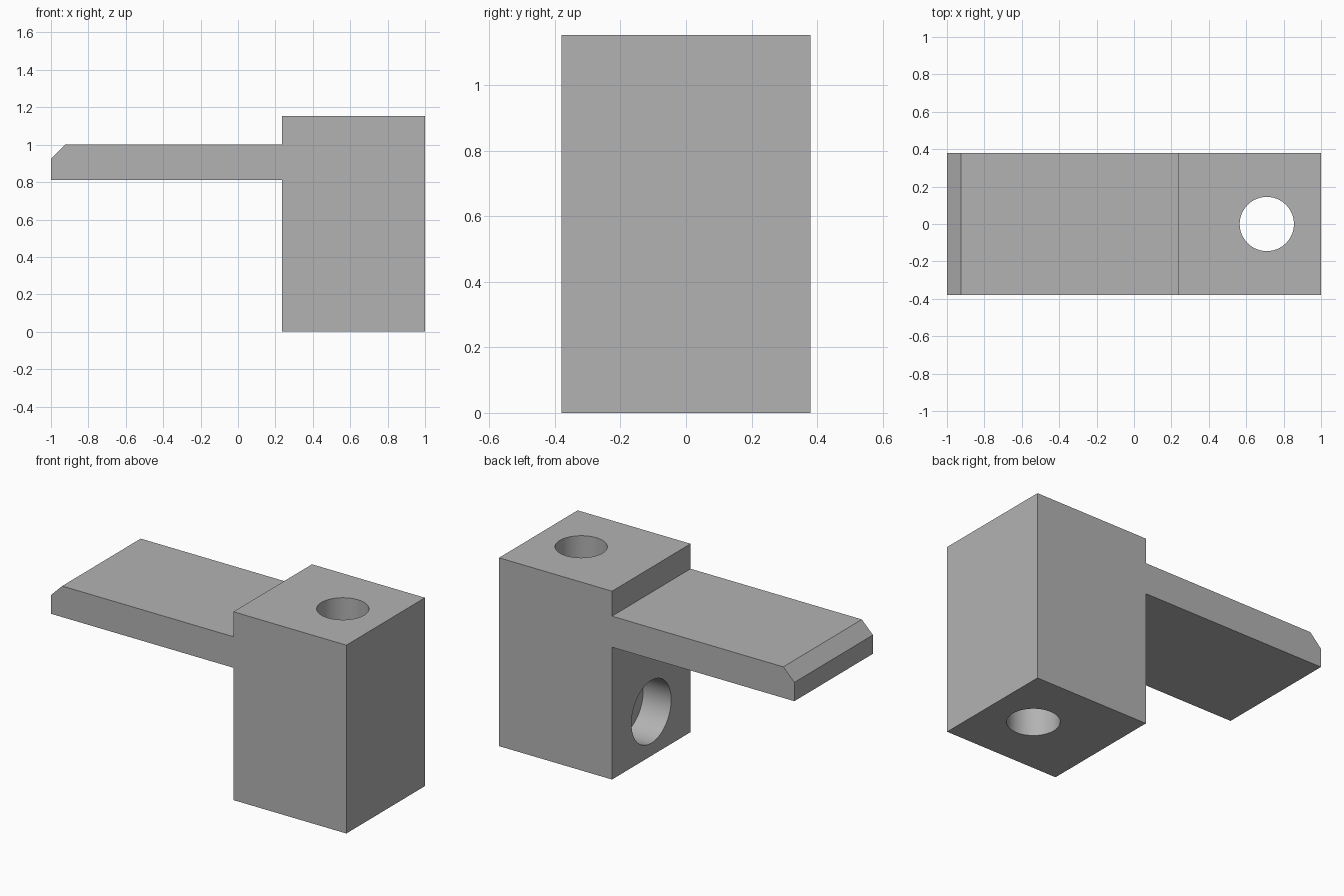
import bpy
import bmesh
import math

cube = bpy.data.objects.get("Cube")
if cube:
    bpy.data.objects.remove(cube, do_unlink=True)

# Main dimensions
HALF_DEPTH = 0.38
BLOCK_X, BLOCK_TOP = 0.235, 1.153
ARM_LOW, ARM_TOP, CHAMFER = 0.81, 1.0, 0.075

grey = bpy.data.materials.new("plain_grey")
grey.use_nodes = True
colour = (0.45, 0.45, 0.45, 1)
grey.diffuse_color = colour
grey.node_tree.nodes["Principled BSDF"].inputs["Base Color"].default_value = colour


def extrude_profile(name, points):
    """Side profile in x and z, extruded through the depth."""
    bm = bmesh.new()
    face = bm.faces.new([bm.verts.new((x, -HALF_DEPTH, z)) for x, z in points])
    grown = bmesh.ops.extrude_face_region(bm, geom=[face])["geom"]
    verts = [v for v in grown if isinstance(v, bmesh.types.BMVert)]
    bmesh.ops.translate(bm, verts=verts, vec=(0, 2 * HALF_DEPTH, 0))
    bmesh.ops.recalc_face_normals(bm, faces=bm.faces)
    mesh = bpy.data.meshes.new(name)
    bm.to_mesh(mesh)
    bm.free()
    mesh.materials.append(grey)
    obj = bpy.data.objects.new(name, mesh)
    bpy.context.collection.objects.link(obj)
    return obj


def drill(target, radius, length, centre, rotation=(0, 0, 0)):
    """Cut a round hole and remove the cutter."""
    bpy.ops.mesh.primitive_cylinder_add(vertices=64, radius=radius, depth=length,
                                        location=centre, rotation=rotation)
    cutter = bpy.context.object
    cutter.name = "hole_cutter"
    cutter.hide_render = True
    cutter.data.materials.append(grey)
    cut = target.modifiers.new("hole", "BOOLEAN")
    cut.operation = "DIFFERENCE"
    cut.solver = "EXACT"
    cut.object = cutter
    bpy.context.view_layer.objects.active = target
    bpy.ops.object.modifier_apply(modifier=cut.name)
    bpy.data.objects.remove(cutter, do_unlink=True)


# Upright block with a chamfered arm
bracket = extrude_profile("bracket_block_and_arm", [
    (BLOCK_X, 0), (1, 0), (1, BLOCK_TOP), (BLOCK_X, BLOCK_TOP),
    (BLOCK_X, ARM_TOP), (CHAMFER - 1, ARM_TOP), (-1, ARM_TOP - CHAMFER),
    (-1, ARM_LOW), (BLOCK_X, ARM_LOW)])

# Vertical through hole
drill(bracket, 0.145, 2, (0.71, 0, BLOCK_TOP / 2))

# Blind pocket under the arm
POCKET_DEPTH = 0.19
drill(bracket, 0.192, 2 * POCKET_DEPTH, (BLOCK_X, 0, 0.27), (0, math.pi / 2, 0))

# Smooth hole walls, sharp edges elsewhere
bpy.ops.object.select_all(action="DESELECT")
bracket.select_set(True)
bpy.context.view_layer.objects.active = bracket
bpy.ops.object.shade_smooth_by_angle(angle=math.radians(30))
